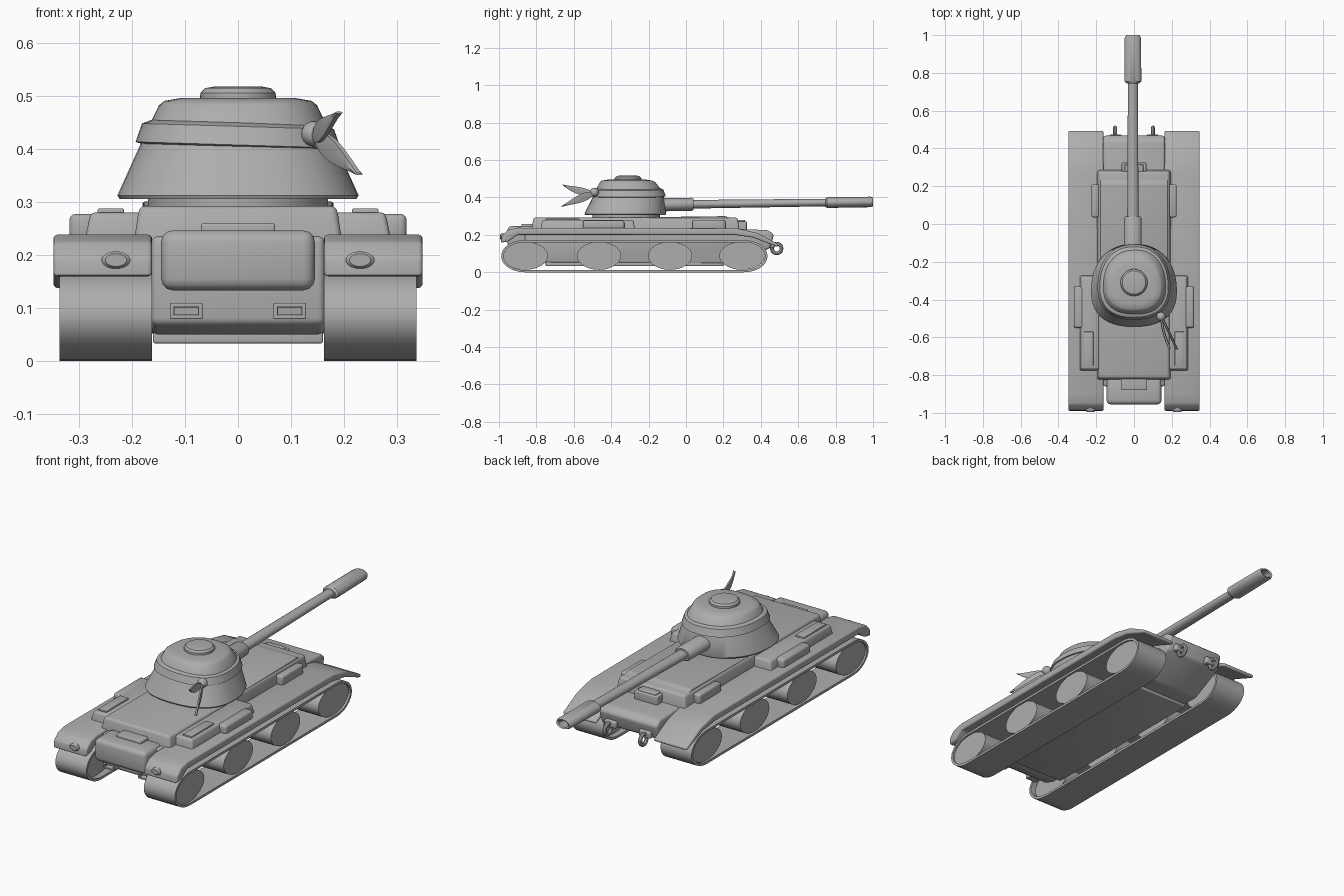
import bpy, bmesh, math
from mathutils import Vector, Matrix

cube = bpy.data.objects.get("Cube")
if cube:
    bpy.data.objects.remove(cube, do_unlink=True)

grey = bpy.data.materials.new("armour grey")
grey.use_nodes = True
tone = (0.42, 0.42, 0.42, 1)
grey.diffuse_color = tone
grey.node_tree.nodes["Principled BSDF"].inputs["Base Color"].default_value = tone


def finish(bm, name, bevel=0, segs=3, smooth=35):
    bmesh.ops.recalc_face_normals(bm, faces=bm.faces)
    if bevel:
        edges = [e for e in bm.edges if e.calc_face_angle(0) > 0.3]
        bmesh.ops.bevel(bm, geom=edges, offset=bevel, segments=segs,
                        affect='EDGES', profile=0.5, clamp_overlap=True)
    mesh = bpy.data.meshes.new(name)
    bm.to_mesh(mesh)
    bm.free()
    mesh.materials.append(grey)
    ob = bpy.data.objects.new(name, mesh)
    bpy.context.collection.objects.link(ob)
    bpy.ops.object.select_all(action='DESELECT')
    ob.select_set(True)
    bpy.context.view_layer.objects.active = ob
    bpy.ops.object.shade_smooth_by_angle(angle=math.radians(smooth))
    return ob


def loft(name, rings, bevel=0, caps=True, loop=False, segs=3):
    """Skin a list of equally long point rings."""
    bm = bmesh.new()
    rows = [[bm.verts.new(p) for p in r] for r in rings]
    n = len(rows[0])
    pairs = list(zip(rows, rows[1:] + rows[:1])) if loop else list(zip(rows, rows[1:]))
    for a, b in pairs:
        for i in range(n):
            j = (i + 1) % n
            bm.faces.new((a[i], a[j], b[j], b[i]))
    if caps and not loop:
        bm.faces.new(rows[0])
        bm.faces.new(rows[-1])
    return finish(bm, name, bevel, segs)


def prism(name, profile, x0, x1, bevel=0, segs=3):
    return loft(name, [[(x, y, z) for y, z in profile] for x in (x0, x1)], bevel, segs=segs)


def block(name, x, y, z, bevel=0.01, inset=0.0):
    """Box from (low, high) ranges; inset narrows its top."""
    def ring(h, d):
        return [(x[0] + d, y[0] + d, h), (x[1] - d, y[0] + d, h),
                (x[1] - d, y[1] - d, h), (x[0] + d, y[1] - d, h)]
    return loft(name, [ring(z[0], 0), ring(z[1], inset)], bevel)


def oval(cx, cy, cz, ra, rb, axis, n=32):
    """Ellipse around the y, x or z axis."""
    pts = []
    for i in range(n):
        t = math.tau * i / n
        a, b = ra * math.cos(t), rb * math.sin(t)
        pts.append({'y': (cx + a, cy, cz + b), 'x': (cx, cy + a, cz + b),
                    'z': (cx + a, cy + b, cz)}[axis])
    return pts


def side(s, a, b):
    return tuple(sorted((s * a, s * b)))


# Hull
prism("lower_hull", [(-0.86, 0.07), (-0.8, 0.05), (0.28, 0.045), (0.45, 0.13), (0.47, 0.2),
                     (0.44, 0.225), (0.2, 0.235), (-0.86, 0.235)], -0.163, 0.163, 0.012)
block("upper_hull", (-0.2, 0.2), (-0.83, 0.29), (0.2, 0.292), 0.012, 0.014)
prism("hull_roof", [(-0.3, 0.28), (-0.3, 0.293), (0.21, 0.3), (0.27, 0.28)], -0.18, 0.18, 0.004)
block("end_box", (-0.145, 0.145), (-0.955, -0.81), (0.133, 0.246), 0.022)
block("end_box_lid", (-0.07, 0.07), (-0.88, -0.8), (0.235, 0.259), 0.004)
block("deck_hatch", (-0.065, 0.065), (0.26, 0.325), (0.215, 0.272), 0.006)
block("deck_hatch_lid", (-0.05, 0.05), (0.27, 0.315), (0.265, 0.28), 0.004)
block("belly_plate", (-0.16, 0.16), (-0.75, 0.2), (0.033, 0.055), 0.004)

# Running gear and side fittings, both sides
arc = [math.pi * i / 16 for i in range(17)]


def track_ring(x, ry, rz):
    return ([(x, 0.31 + ry * math.sin(t), 0.086 - rz * math.cos(t)) for t in arc]
            + [(x, -0.862 - ry * math.sin(t), 0.086 + rz * math.cos(t)) for t in arc])


fender = [(-0.99, 0.158), (-0.985, 0.195), (-0.955, 0.225), (-0.9, 0.238), (0.27, 0.235),
          (0.38, 0.21), (0.495, 0.15), (0.49, 0.135), (0.36, 0.185), (0.26, 0.2),
          (-0.9, 0.2), (-0.95, 0.165)]
for s, tag in ((1, "left"), (-1, "right")):
    outer, inner = s * 0.336, s * 0.162
    loft(tag + "_track", [track_ring(outer, 0.126, 0.086), track_ring(inner, 0.126, 0.086),
                          track_ring(inner, 0.113, 0.074), track_ring(outer, 0.113, 0.074)],
         loop=True)
    for k, y in enumerate((-0.86, -0.465, -0.085, 0.3)):
        r = 0.118 if k in (1, 2) else 0.122
        loft(f"{tag}_wheel_{k + 1}", [oval(s * 0.19, y, 0.088, r, 0.075, 'x'),
                                      oval(s * 0.327, y, 0.088, r, 0.075, 'x')])
    prism(tag + "_fender", fender, s * 0.162, s * 0.348, 0.012)
    # Side decks and stowage boxes
    block(tag + "_side_deck", side(s, 0.17, 0.29), (-0.78, -0.27), (0.22, 0.28), 0.01, 0.012)
    block(tag + "_deck_panel", side(s, 0.215, 0.265), (-0.75, -0.57), (0.27, 0.287), 0.003)
    block(tag + "_stowage_box", side(s, 0.265, 0.318), (-0.55, -0.33), (0.225, 0.277), 0.012)
    block(tag + "_rear_box", side(s, 0.185, 0.225), (0.035, 0.21), (0.225, 0.28), 0.01)
    # Headlight
    loft(tag + "_headlight", [oval(s * 0.23, y, 0.19, r, r * 0.6, 'y', 24)
                              for y, r in ((-0.94, 0.027), (-0.988, 0.027), (-0.994, 0.02))])
    # Lower bracket, built as a small open frame
    for z in (0.083, 0.105):
        block(tag + "_bracket_bar", side(s, 0.067, 0.128), (-0.9, -0.84), (z - 0.004, z + 0.004), 0.002)
    for x in (0.071, 0.124):
        block(tag + "_bracket_post", side(s, x - 0.004, x + 0.004), (-0.9, -0.84), (0.083, 0.105), 0.002)
    # Towing hook: stem and ring
    block(tag + "_hook_stem", side(s, 0.065, 0.13), (0.44, 0.475), (0.13, 0.165), 0.008)
    bpy.ops.mesh.primitive_torus_add(location=(s * 0.1, 0.485, 0.127), rotation=(0, math.pi / 2, 0),
                                     major_radius=0.026, minor_radius=0.01,
                                     major_segments=20, minor_segments=8)
    ring = bpy.context.object
    ring.name = tag + "_tow_ring"
    ring.data.materials.append(grey)
    bpy.ops.object.shade_smooth_by_angle()


# Turret
def turret_ring(z, rx, y0, y1, n=48, grow=0.0, tilt=0.0):
    pts = []
    for i in range(n):
        t = math.tau * i / n
        c, d = math.cos(t), math.sin(t)
        px = math.copysign(abs(c) ** 0.85, c) * (1 - 0.1 * d) * (rx + grow)
        py = math.copysign(abs(d) ** 0.85, d) * ((y1 - y0) / 2 + grow) + (y0 + y1) / 2
        pts.append((px, py, z + tilt * px))
    return pts


loft("turret_ring", [oval(0, -0.32, z, 0.17, 0.18, 'z', 40) for z in (0.28, 0.31)])
shell = [(0.305, 0.222, -0.54, -0.11), (0.312, 0.226, -0.543, -0.107), (0.41, 0.182, -0.495, -0.118),
         (0.445, 0.166, -0.48, -0.135), (0.482, 0.148, -0.46, -0.165), (0.49, 0.138, -0.45, -0.18),
         (0.495, 0.11, -0.42, -0.21)]
loft("turret_shell", [turret_ring(*r) for r in shell])
loft("hatch", [oval(0, -0.31, z, r, r, 'z', 36)
               for z, r in ((0.485, 0.072), (0.505, 0.071), (0.514, 0.062), (0.517, 0.045))])

# Headband with knot and two leaf shaped tails
band = [(0.404, 0.182, -0.497, -0.118, 0.0), (0.407, 0.182, -0.497, -0.118, 0.01),
        (0.442, 0.168, -0.482, -0.133, 0.012), (0.449, 0.163, -0.478, -0.138, 0.0)]
loft("headband", [turret_ring(z, rx, a, b, grow=g, tilt=-0.03) for z, rx, a, b, g in band])
bpy.ops.mesh.primitive_uv_sphere_add(segments=16, ring_count=10, radius=0.024, location=(0.143, -0.49, 0.428))
knot = bpy.context.object
knot.name = "headband_knot"
knot.data.materials.append(grey)
bpy.ops.object.shade_smooth_by_angle()


def tail(name, start, mid, end, width):
    a, b, c = Vector(start), Vector(mid), Vector(end)
    rings = []
    for i in range(13):
        t = i / 12
        p = a * (1 - t) ** 2 + b * 2 * t * (1 - t) + c * t * t
        w = width * (0.12 + 0.88 * math.sin(math.pi * t ** 0.85)) * (1 - 0.35 * t)
        rings.append([p + Vector((x, y, z * w)) for x, y, z in
                      ((-0.004, 0, -0.9), (0.004, 0, -0.9), (0.007, 0, 0),
                       (0.004, 0, 0.9), (-0.004, 0, 0.9), (-0.007, 0, 0))])
    loft(name, rings)


tail("upper_tail", (0.143, -0.49, 0.425), (0.155, -0.59, 0.43), (0.19, -0.66, 0.468), 0.026)
tail("lower_tail", (0.145, -0.49, 0.42), (0.18, -0.56, 0.4), (0.228, -0.665, 0.352), 0.03)

# Gun, slightly oval and rising towards the muzzle
def gun_part(name, steps, n=28):
    loft(name, [oval(-0.006, y, 0.363 + 0.013 * y, rx, rz, 'y', n) for y, rx, rz in steps])


gun_part("gun_sleeve", [(-0.2, 0.047, 0.036), (0.03, 0.046, 0.035), (0.04, 0.04, 0.03)])
gun_part("gun_barrel", [(0.02, 0.03, 0.023), (0.78, 0.026, 0.02)])
gun_part("muzzle", [(0.745, 0.034, 0.022), (0.755, 0.045, 0.029), (0.985, 0.043, 0.028),
                    (1.0, 0.036, 0.023), (0.995, 0.026, 0.017), (0.94, 0.024, 0.015)])
